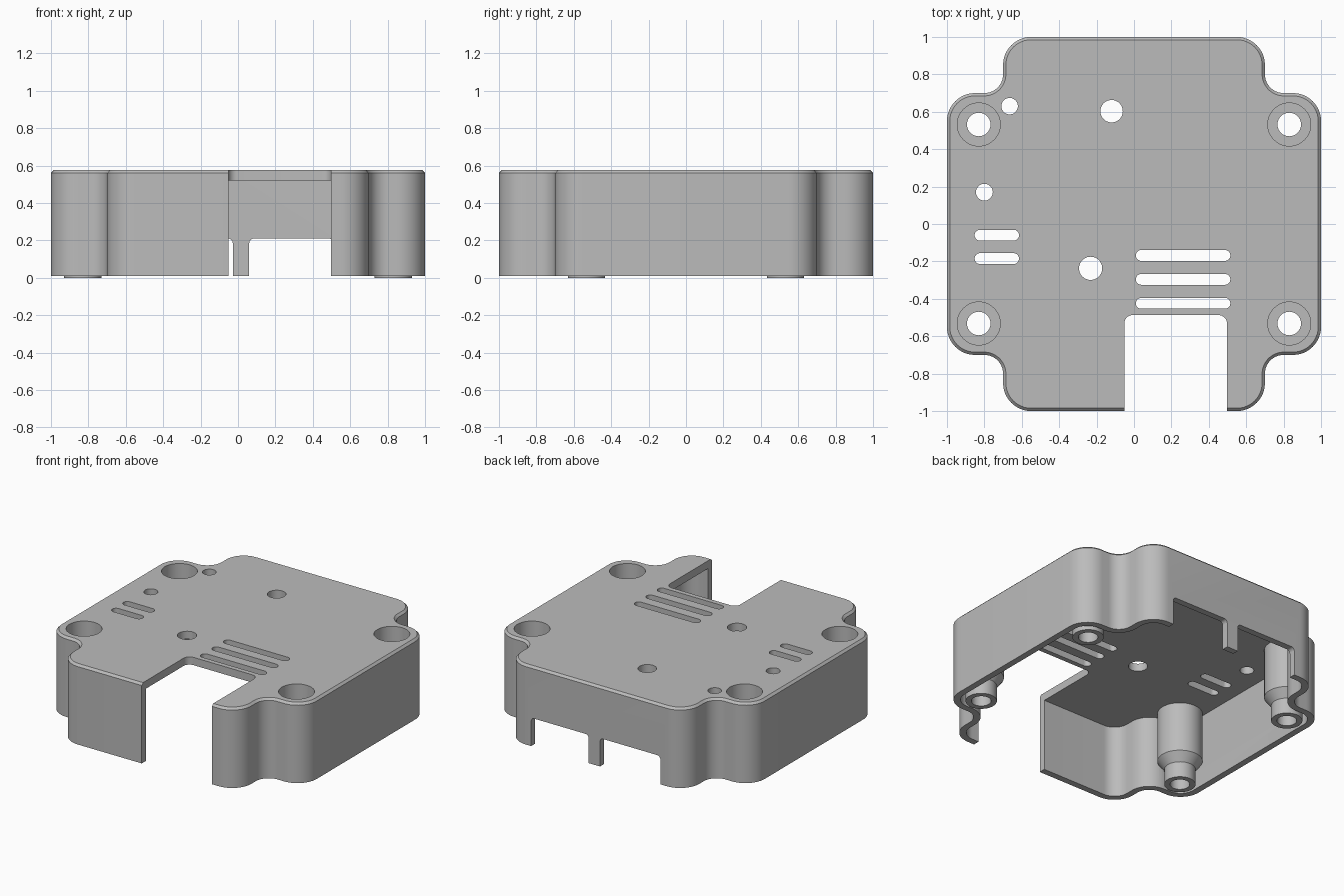
import bpy, bmesh
from math import sin, cos, pi
from mathutils import Matrix

cube = bpy.data.objects.get("Cube")
if cube:
    bpy.data.objects.remove(cube, do_unlink=True)

BASE, ROOF, TOP = 0.01, 0.52, 0.575   # rim, underside and top of the cover
WALL, CHAMFER = 0.045, 0.015
POST_X, POST_Y = 0.83, 0.532

grey = bpy.data.materials.new("plain grey")
grey.use_nodes = True
colour = (0.5, 0.5, 0.5, 1)
grey.diffuse_color = colour
grey.node_tree.nodes["Principled BSDF"].inputs["Base Color"].default_value = colour


def arc(cx, cy, r, start, end, steps=12):
    angles = [start + (end - start) * i / steps for i in range(steps + 1)]
    return [(cx + r * cos(a), cy + r * sin(a)) for a in angles]


def outline(inset):
    """Square with notched, rounded corners, moved inward by inset."""
    w, n = 1 - inset, 0.7 - inset
    r, rc = 0.15 - inset, 0.1 + inset
    corner = (arc(w - r, n - r, r, 0, pi / 2)
              + arc(n + rc, n + rc, rc, -pi / 2, -pi)
              + arc(n - r, w - r, r, 0, pi / 2))
    pts = []
    for turn in range(4):
        c, s = round(cos(turn * pi / 2)), round(sin(turn * pi / 2))
        pts += [(c * x - s * y, s * x + c * y) for x, y in corner]
    return pts


def rounded(x0, x1, y0, y1, r, steps=8):
    """Rounded rectangle; a full radius gives a slot."""
    return (arc(x1 - r, y1 - r, r, 0, pi / 2, steps) + arc(x0 + r, y1 - r, r, pi / 2, pi, steps)
            + arc(x0 + r, y0 + r, r, pi, 1.5 * pi, steps) + arc(x1 - r, y0 + r, r, 1.5 * pi, 2 * pi, steps))


def loft(bm, rings):
    """Closed solid through a list of (points, height) rings."""
    loops = [[bm.verts.new((x, y, z)) for x, y in pts] for pts, z in rings]
    n = len(loops[0])
    for a, b in zip(loops, loops[1:]):
        for i in range(n):
            j = (i + 1) % n
            bm.faces.new((a[i], a[j], b[j], b[i]))
    bm.faces.new(loops[0][::-1])
    bm.faces.new(loops[-1])
    return [v for loop in loops for v in loop]


def turned(bm, x, y, profile):
    """Round solid from (radius, height) pairs."""
    return loft(bm, [(arc(x, y, r, 0, 2 * pi, 40)[:-1], z) for r, z in profile])


def make(name, bm):
    bmesh.ops.remove_doubles(bm, verts=bm.verts, dist=1e-5)
    bmesh.ops.recalc_face_normals(bm, faces=bm.faces)
    mesh = bpy.data.meshes.new(name)
    bm.to_mesh(mesh)
    bm.free()
    mesh.materials.append(grey)
    obj = bpy.data.objects.new(name, mesh)
    bpy.context.collection.objects.link(obj)
    return obj


def combine(target, tool, operation):
    tool.hide_render = True
    mod = target.modifiers.new(operation.title(), 'BOOLEAN')
    mod.object, mod.operation, mod.solver = tool, operation, 'EXACT'
    bpy.context.view_layer.objects.active = target
    bpy.ops.object.modifier_apply(modifier=mod.name)
    bpy.data.objects.remove(tool, do_unlink=True)


posts = [(sx * POST_X, sy * POST_Y) for sx in (-1, 1) for sy in (-1, 1)]

# Open-bottomed cover with a chamfered top edge
bm = bmesh.new()
loft(bm, [(outline(0), BASE), (outline(0), TOP - CHAMFER), (outline(CHAMFER), TOP)])
cover = make("cover", bm)
bm = bmesh.new()
loft(bm, [(outline(WALL), -0.2), (outline(WALL), ROOF)])
combine(cover, make("cavity_cutter", bm), 'DIFFERENCE')

# Stepped screw posts hanging from the roof
bm = bmesh.new()
for x, y in posts:
    turned(bm, x, y, [(0.1, 0), (0.1, 0.11), (0.145, 0.17), (0.145, ROOF + 0.02)])
combine(cover, make("screw_posts", bm), 'UNION')

bm = bmesh.new()
# Counterbored screw holes
for x, y in posts:
    turned(bm, x, y, [(0.063, -0.2), (0.063, 0.14), (0.115, 0.14), (0.115, 1)])
# Round holes in the roof
for x, y, r in [(-0.12, 0.603, 0.06), (-0.665, 0.63, 0.044),
                (-0.8, 0.17, 0.045), (-0.232, -0.237, 0.062)]:
    turned(bm, x, y, [(r, 0.3), (r, 1)])
# Vent slots
vents = [(-0.852, -0.615, y) for y in (-0.06, -0.185)]
vents += [(0.01, 0.515, y) for y in (-0.168, -0.296, -0.424)]
for x0, x1, y in vents:
    slot = rounded(x0, x1, y - 0.029, y + 0.029, 0.0285)
    loft(bm, [(slot, 0.3), (slot, 1)])
# Front notch through roof and wall
notch = rounded(-0.052, 0.497, -1.3, -0.487, 0.045)
loft(bm, [(notch, -0.2), (notch, 1)])
# Two openings in the back wall, leaving a narrow leg between them
for x0, x1 in ((-0.5, -0.028), (0.06, 0.51)):
    opening = rounded(x0, x1, -0.2, 0.21, 0.025)
    verts = loft(bm, [(opening, -1.2), (opening, -0.9)])
    bmesh.ops.transform(bm, matrix=Matrix.Rotation(pi / 2, 4, 'X'), verts=verts)
combine(cover, make("opening_cutter", bm), 'DIFFERENCE')

# Smooth the curved walls, keep the edges crisp
bpy.ops.object.select_all(action='DESELECT')
cover.select_set(True)
bpy.context.view_layer.objects.active = cover
bpy.ops.object.shade_smooth_by_angle(angle=pi / 6)
